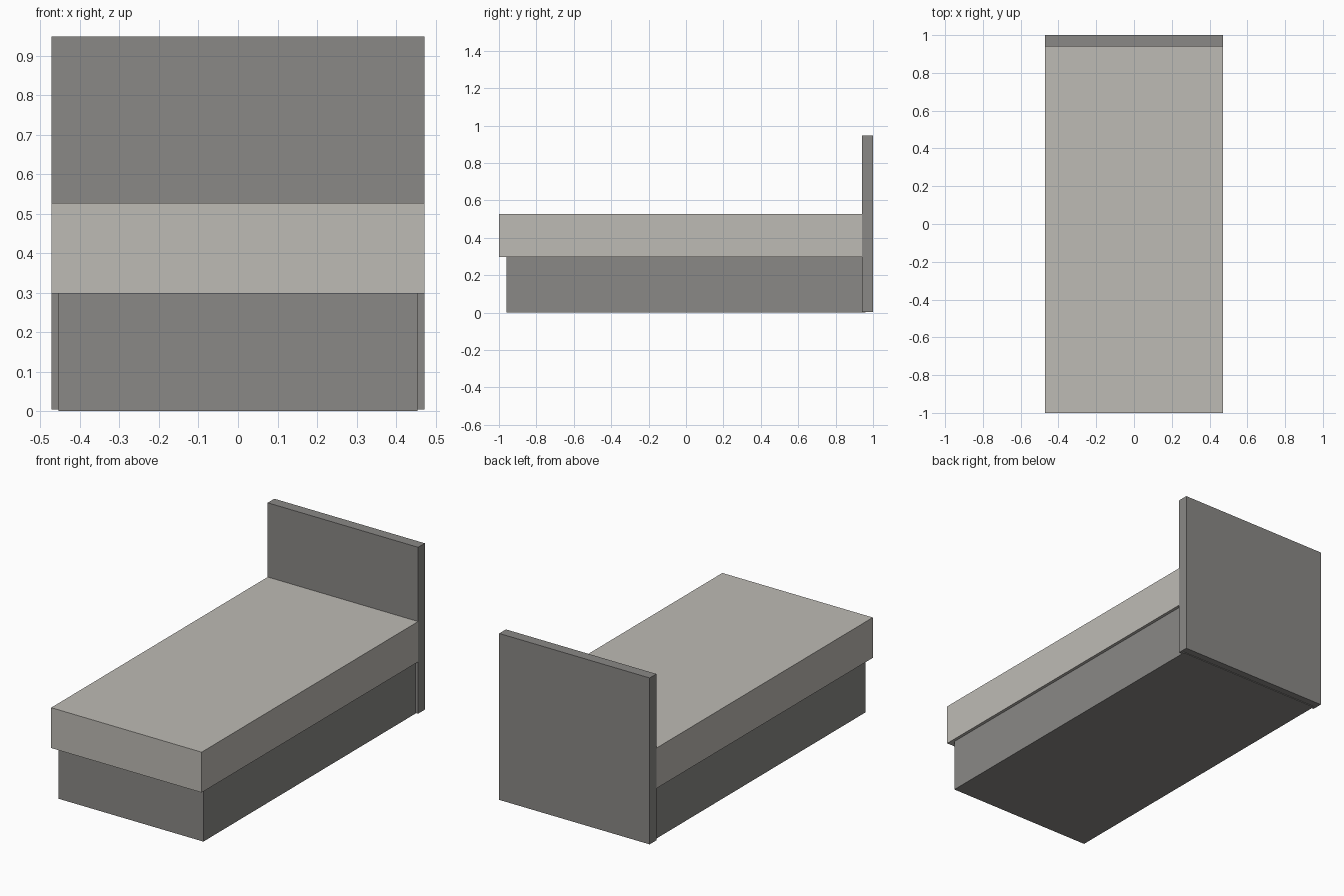
import bpy
from mathutils import Vector

cube = bpy.data.objects.get("Cube")
if cube:
    bpy.data.objects.remove(cube, do_unlink=True)


def material(name, rgb):
    mat = bpy.data.materials.new(name)
    mat.use_nodes = True
    colour = (*rgb, 1.0)
    mat.diffuse_color = colour
    bsdf = next(n for n in mat.node_tree.nodes if n.type == 'BSDF_PRINCIPLED')
    bsdf.inputs["Base Color"].default_value = colour
    return mat


def box(name, low, high, mat):
    low, high = Vector(low), Vector(high)
    bpy.ops.mesh.primitive_cube_add(size=1, location=(low + high) / 2)
    obj = bpy.context.object
    obj.name = name
    obj.scale = high - low
    bpy.ops.object.transform_apply(location=False, rotation=False, scale=True)
    obj.data.materials.append(mat)
    return obj


dark_grey = material("dark_grey", (0.254, 0.248, 0.238))
light_grey = material("light_grey", (0.515, 0.497, 0.462))

half_width = 0.472
headboard_front = 0.94
base_top = 0.298

# Base, set in from the mattress and running into the headboard
box("bed_base", (-0.455, -0.96, 0), (0.455, 0.96, base_top), dark_grey)

# Mattress, flush with the headboard's sides
box("mattress", (-half_width, -1, base_top),
    (half_width, headboard_front, 0.527), light_grey)

# Headboard, just clear of the floor
box("headboard", (-half_width, headboard_front, 0.004),
    (half_width, 1, 0.948), dark_grey)
